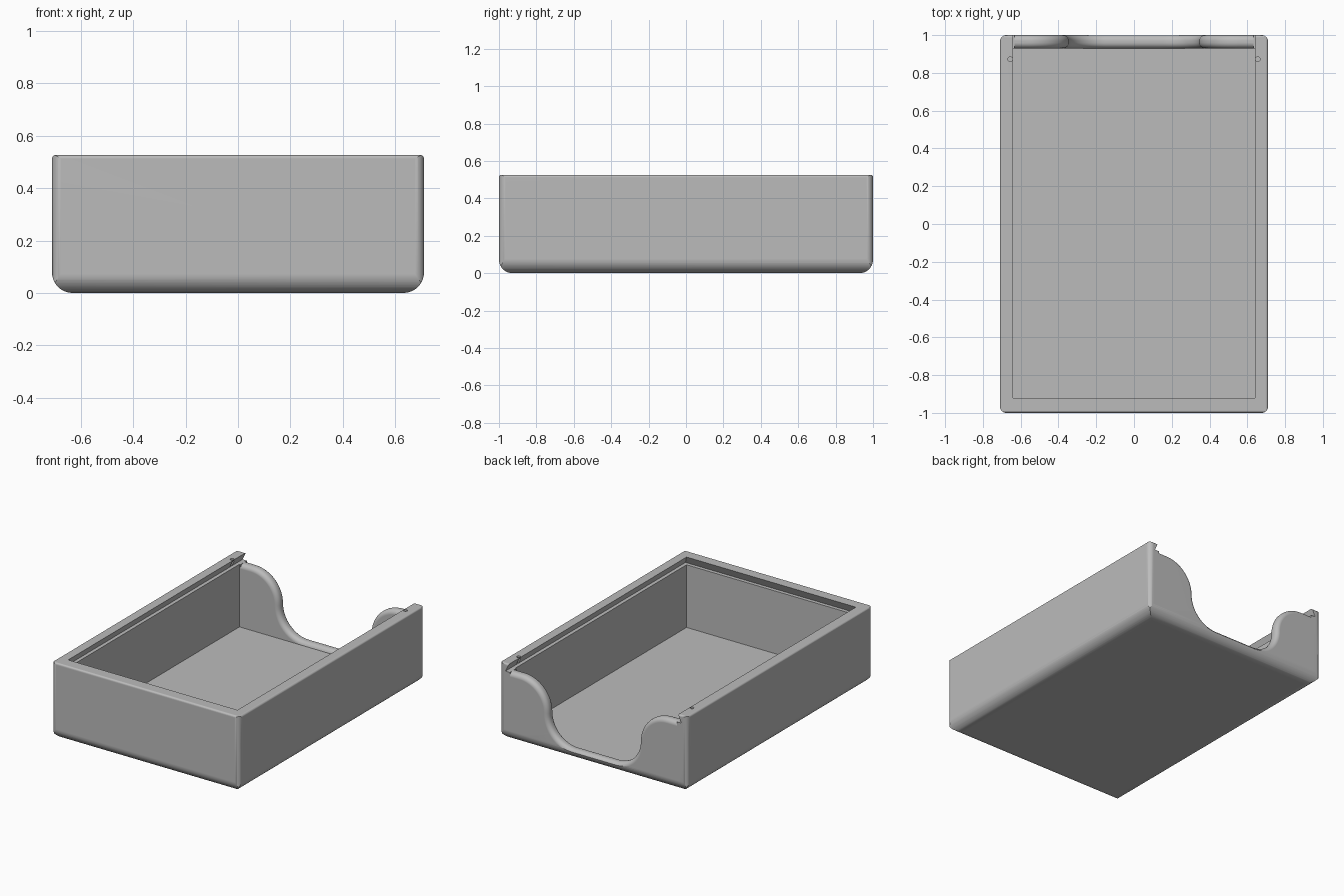
import bpy
import bmesh
from math import cos, sin, pi, sqrt

cube = bpy.data.objects.get("Cube")
if cube:
    bpy.data.objects.remove(cube, do_unlink=True)

# Main sizes
HALF_X, HALF_Y, TOP = 0.71, 1.0, 0.526
IN_X, IN_FRONT, IN_BACK = 0.64, -0.92, 0.93
FLOOR, LEDGE = 0.045, 0.473
UNDERCUT = 0.025

grey = bpy.data.materials.new("plain grey")
grey.use_nodes = True
colour = (0.5, 0.5, 0.5, 1)
grey.diffuse_color = colour
grey.node_tree.nodes["Principled BSDF"].inputs["Base Color"].default_value = colour


def loft(name, rings):
    """Closed solid through rings that have equal point counts."""
    bm = bmesh.new()
    loops = [[bm.verts.new(p) for p in ring] for ring in rings]
    n = len(loops[0])
    for a, b in zip(loops, loops[1:]):
        for i in range(n):
            j = (i + 1) % n
            bm.faces.new((a[i], a[j], b[j], b[i]))
    bm.faces.new(loops[0])
    bm.faces.new(loops[-1])
    bmesh.ops.recalc_face_normals(bm, faces=bm.faces)
    mesh = bpy.data.meshes.new(name)
    bm.to_mesh(mesh)
    bm.free()
    mesh.materials.append(grey)
    obj = bpy.data.objects.new(name, mesh)
    bpy.context.collection.objects.link(obj)
    return obj


def arc(cx, cy, r, start, end, steps=10):
    return [(cx + r * cos(start + (end - start) * i / steps),
             cy + r * sin(start + (end - start) * i / steps))
            for i in range(steps + 1)]


def rounded(x0, x1, y0, y1, r_low, r_high):
    """Rectangle outline with its own radius for the low and high corners."""
    return (arc(x0 + r_low, y0 + r_low, r_low, pi, 1.5 * pi)
            + arc(x1 - r_low, y0 + r_low, r_low, 1.5 * pi, 2 * pi)
            + arc(x1 - r_high, y1 - r_high, r_high, 0, pi / 2)
            + arc(x0 + r_high, y1 - r_high, r_high, pi / 2, pi))


def rect(x0, x1, y0, y1, z):
    return [(x0, y0, z), (x1, y0, z), (x1, y1, z), (x0, y1, z)]


def combine(target, tool, operation):
    mod = target.modifiers.new("cut", 'BOOLEAN')
    mod.operation = operation
    mod.solver = 'EXACT'
    mod.object = tool
    bpy.ops.object.select_all(action='DESELECT')
    target.select_set(True)
    bpy.context.view_layer.objects.active = target
    bpy.ops.object.modifier_apply(modifier=mod.name)
    bpy.data.objects.remove(tool, do_unlink=True)


# Outer body: plan, front and side outlines intersected
plan = rounded(-HALF_X, HALF_X, -HALF_Y, HALF_Y, 0.035, 0.035)
front = rounded(-HALF_X, HALF_X, 0, TOP, 0.078, 0.014)
side = rounded(-HALF_Y, HALF_Y, 0, TOP, 0.073, 0.014)
tray = loft("sliding_lid_tray", [[(x, y, z) for x, y in plan] for z in (-0.1, 0.7)])
combine(tray, loft("front_outline", [[(x, y, z) for x, z in front] for y in (-1.2, 1.2)]), 'INTERSECT')
combine(tray, loft("side_outline", [[(x, y, z) for y, z in side] for x in (-1.2, 1.2)]), 'INTERSECT')

# Inner cavity
combine(tray, loft("cavity", [rect(-IN_X, IN_X, IN_FRONT, IN_BACK, z)
                              for z in (FLOOR, LEDGE + 0.02)]), 'DIFFERENCE')

# Undercut lid groove, open at the back
groove = []
for z in (LEDGE, TOP + 0.02):
    d = UNDERCUT * (TOP - z) / (TOP - LEDGE)
    groove.append(rect(-IN_X - d, IN_X + d, IN_FRONT - d, 1.2, z))
combine(tray, loft("lid_groove", groove), 'DIFFERENCE')

# Finger scoop in the back wall: S-shaped outline with its outward directions
half = []
for i in range(17):
    t = pi / 2 * i / 16
    half.append((0.155 + 0.19 * sin(t), 0.26 - 0.19 * cos(t), sin(t), -cos(t)))
for i in range(1, 17):
    t = pi / 2 * i / 16
    half.append((0.56 - 0.213 * cos(t) - 0.002, 0.26 + 0.213 * sin(t), cos(t), -sin(t)))
half.append((0.632, 0.473, 0, -1))
half.append((0.632, 0.62, 0, 0))
outline = [(-x, z, -nx, nz) for x, z, nx, nz in reversed(half)] + half

# Rounded rims: the outline widens towards both faces of the wall
R = 0.03
steps = [R * (1 - cos(pi / 2 * i / 6)) for i in range(7)]


def flare(depth):
    return R - sqrt(max(0, R * R - (R - depth) ** 2))


stations = [(IN_BACK - 0.01, R)]
stations += [(IN_BACK + s, flare(s)) for s in steps]
stations += [(HALF_Y - s, flare(s)) for s in reversed(steps)]
stations += [(HALF_Y + 0.05, R)]
scoop = loft("scoop", [[(x + nx * d, y, max(z + nz * d, FLOOR + 0.001))
                        for x, z, nx, nz in outline] for y, d in stations])
combine(tray, scoop, 'DIFFERENCE')

# Small catch holes in the lips
for s in (-1, 1):
    ring = arc(s * 0.655, 0.872, 0.013, 0, 2 * pi, 16)[:-1]
    combine(tray, loft("catch_hole", [[(x, y, z) for x, y in ring]
                                      for z in (LEDGE + 0.004, 0.6)]), 'DIFFERENCE')

# Smooth rounded edges, flat walls
bpy.ops.object.select_all(action='DESELECT')
tray.select_set(True)
bpy.context.view_layer.objects.active = tray
bpy.ops.object.shade_smooth_by_angle(angle=pi / 6)
weighted = tray.modifiers.new("flat_walls", 'WEIGHTED_NORMAL')
weighted.keep_sharp = True
